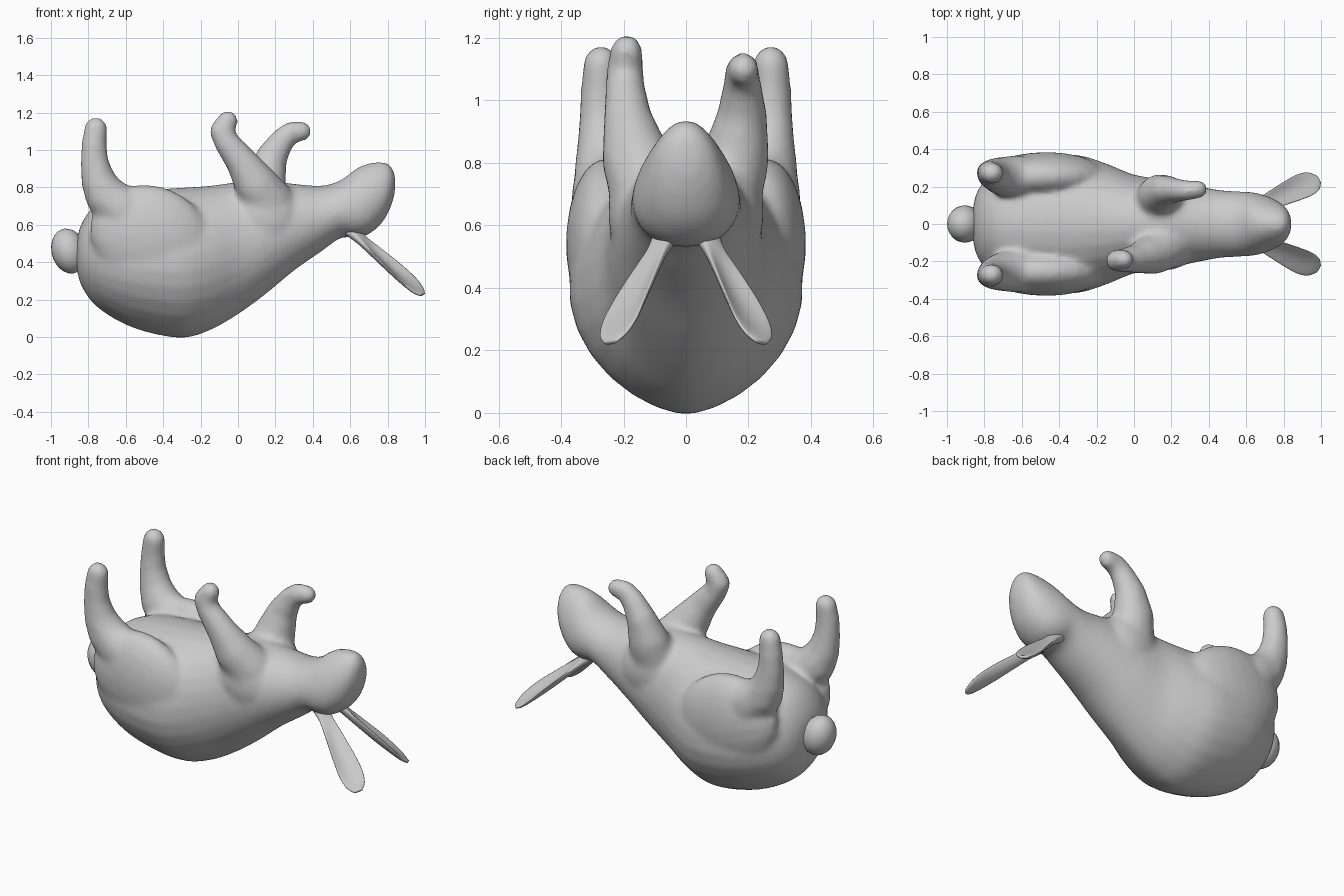
import bpy, bmesh, math
from mathutils import Vector, Matrix

if "Cube" in bpy.data.objects:
    bpy.data.objects.remove(bpy.data.objects["Cube"])

SEG = 28


def finish(bm, name):
    bmesh.ops.recalc_face_normals(bm, faces=bm.faces)
    me = bpy.data.meshes.new(name)
    bm.to_mesh(me)
    bm.free()
    for p in me.polygons:
        p.use_smooth = True
    ob = bpy.data.objects.new(name, me)
    bpy.context.collection.objects.link(ob)
    return ob


def loft(bm, rings):
    rows = [[bm.verts.new(p) for p in ring] for ring in rings]
    n = len(rows[0])
    for a, b in zip(rows, rows[1:]):
        for i in range(n):
            j = (i + 1) % n
            bm.faces.new((a[i], a[j], b[j], b[i]))
    bm.faces.new(rows[0][::-1])
    bm.faces.new(rows[-1])


def ball(bm, c, r, tilt=0, seg=24, rows=12):
    rot = Matrix.Rotation(tilt, 3, 'Y')
    rings = []
    for i in range(rows):
        v = math.pi * (i + .25) / (rows - .5)
        rings.append([Vector(c) + rot @ Vector((
            r[0] * math.sin(v) * math.cos(2 * math.pi * j / seg),
            r[1] * math.sin(v) * math.sin(2 * math.pi * j / seg),
            r[2] * math.cos(v))) for j in range(seg)])
    loft(bm, rings)


def limb(bm, pts, side=1):
    # chain of overlapping balls (x, y, z, radius), fused later by the remesh
    for a, b in zip(pts, pts[1:]):
        for k in range(6):
            x, y, z, r = Vector(a).lerp(Vector(b), k / 5)
            ball(bm, (x, y * side, z), (r, r * .93, r), 0, 14, 8)


def spline(keys, steps=4):
    # Catmull-Rom through tuples of numbers
    k = [Vector(v) for v in keys]
    out = []
    for i in range(len(k) - 1):
        a, b, c, d = k[max(i - 1, 0)], k[i], k[i + 1], k[min(i + 2, len(k) - 1)]
        for s in range(steps):
            t = s / steps
            out.append(0.5 * (2 * b + (c - a) * t + (2 * a - 5 * b + 4 * c - d) * t * t
                              + (3 * b - a - 3 * c + d) * t ** 3))
    return out + [k[-1]]


def section(x, top, bottom, w, skew, keel):
    # egg-shaped cross-section; keel > 1 pinches the lower half towards the spine
    ring = []
    for a in angles:
        c, s = math.cos(a), math.sin(a)
        y = math.copysign(abs(c) ** (keel if s < 0 else 1), c) * w * (1 - skew * s)
        ring.append((x, y, (top + bottom) / 2 + (top - bottom) / 2 * s))
    return ring


angles = [2 * math.pi * (i + .5) / SEG for i in range(SEG)]

# torso, neck and head: x, top z, bottom z, half width, skew, keel
sections = [
    (-.865, .50, .38, .06, 0, 1), (-.84, .60, .28, .17, 0, 1),
    (-.77, .70, .175, .265, 0, 1.1), (-.65, .76, .09, .335, 0, 1.2),
    (-.5, .785, .028, .37, 0, 1.25), (-.3, .80, -.006, .37, 0, 1.25),
    (-.15, .81, .035, .325, 0, 1.2), (0, .83, .12, .265, 0, 1.15),
    (.15, .84, .23, .24, 0, 1.1), (.3, .82, .355, .212, 0, 1),
    (.45, .81, .46, .183, 0, 1), (.55, .84, .53, .175, .08, 1),
    (.63, .90, .53, .168, .18, .9), (.7, .93, .55, .15, .22, .85),
    (.77, .937, .61, .12, .18, .9), (.815, .92, .69, .085, .1, 1),
    (.84, .87, .77, .035, 0, 1)]
bm = bmesh.new()
loft(bm, [section(*v) for v in spline(sections)])

# hind legs, thighs and shoulders
for s in (1, -1):
    ball(bm, (-.47, s * .255, .54), (.33, .13, .27), math.radians(18))
    limb(bm, [(-.62, .25, .68, .13), (-.70, .255, .745, .115), (-.745, .265, .83, .095),
              (-.767, .272, .93, .078), (-.77, .275, 1.03, .069), (-.76, .272, 1.112, .064)], s)
    ball(bm, (.15, s * .115, .64), (.19, .135, .2), math.radians(-30))

# front legs, each in its own pose
limb(bm, [(.16, -.12, .72, .14), (.10, -.16, .81, .12), (.025, -.185, .93, .088),
          (-.06, -.195, 1.04, .07), (-.087, -.195, 1.10, .066), (-.055, -.19, 1.155, .057)])
limb(bm, [(.13, .12, .72, .14), (.14, .16, .82, .118), (.175, .18, .95, .088),
          (.23, .18, 1.045, .068), (.28, .18, 1.092, .06), (.34, .185, 1.10, .054)])

body = finish(bm, "rabbit_body")
mod = body.modifiers.new("fuse", 'REMESH')
mod.mode = 'VOXEL'
mod.voxel_size = .016
mod.use_smooth_shade = True
mod = body.modifiers.new("soften", 'SMOOTH')
mod.factor = .5
mod.iterations = 10

# tail
bm = bmesh.new()
ball(bm, (-.905, 0, .46), (.092, .10, .122), math.radians(-15))
finish(bm, "tail")

# ears: fraction along, half width, half thickness, cup depth
profile = [(0, .05, .035, 0), (.15, .04, .024, .01), (.35, .05, .017, .025),
           (.6, .064, .015, .03), (.8, .069, .014, .022), (.93, .055, .013, .01),
           (1, .025, .008, 0)]
for s, name in ((-1, "right_ear"), (1, "left_ear")):
    base, tip = Vector((.60, s * .06, .575)), Vector((.985, s * .24, .226))
    d = (tip - base).normalized()
    n = Vector((.6, s * .5, .5))
    n = (n - d * n.dot(d)).normalized()
    w = d.cross(n)
    bm = bmesh.new()
    loft(bm, [[base.lerp(tip, f) + w * hw * math.cos(a)
               + n * (th * math.sin(a) + cup * (math.cos(a) ** 2 - .5)) for a in angles]
              for f, hw, th, cup in spline(profile)])
    finish(bm, name)
